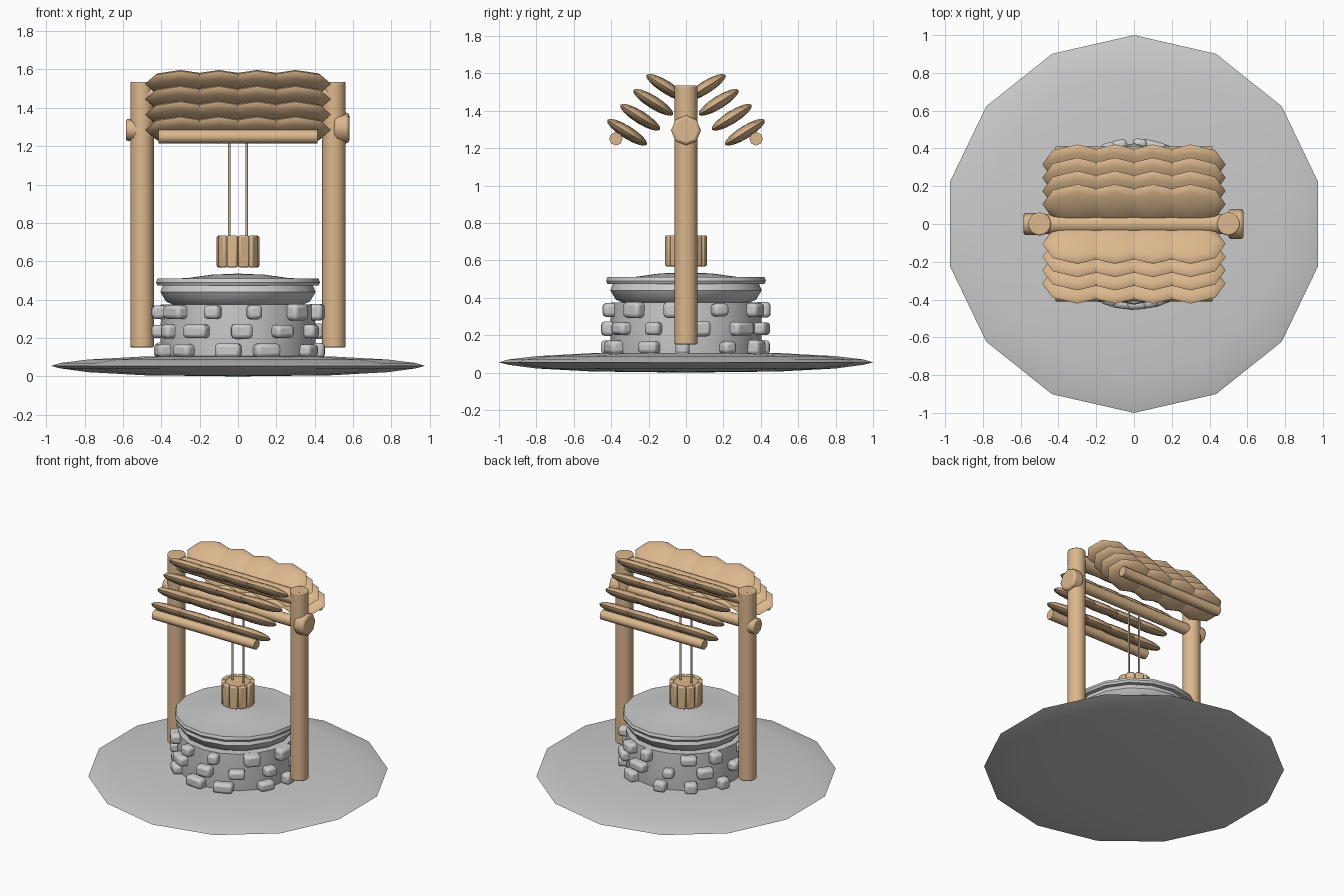
import bpy, math, random
from math import sin, cos, pi
from mathutils import Matrix, Vector

if "Cube" in bpy.data.objects:
    bpy.data.objects.remove(bpy.data.objects["Cube"])

random.seed(4)
wood = bpy.data.materials.new("wood")
wood.diffuse_color = (0.72, 0.48, 0.27, 1)
wood.use_nodes = True
wood.node_tree.nodes["Principled BSDF"].inputs["Base Color"].default_value = wood.diffuse_color
rope_mat = bpy.data.materials.new("rope")
rope_mat.diffuse_color = (0.55, 0.46, 0.32, 1)
rope_mat.use_nodes = True
rope_mat.node_tree.nodes["Principled BSDF"].inputs["Base Color"].default_value = rope_mat.diffuse_color


def finish(name, mat=None, angle=40):
    ob = bpy.context.object
    ob.name = name
    if mat:
        ob.data.materials.append(mat)
    bpy.ops.object.shade_smooth_by_angle(angle=math.radians(angle))
    return ob


def lathe(name, profile, sides, start=pi / 2, mat=None, angle=40):
    """Turn an (r, z) profile around z; it begins and ends on the axis."""
    verts, faces, rings = [], [], []
    for r, z in profile:
        first = len(verts)
        n = 1 if r == 0 else sides
        verts += [(r * cos(start + 2 * pi * k / sides),
                   r * sin(start + 2 * pi * k / sides), z) for k in range(n)]
        rings.append([first + k % n for k in range(sides)])
    for a, b in zip(rings, rings[1:]):
        for k in range(sides):
            j = (k + 1) % sides
            f = list(dict.fromkeys((a[k], a[j], b[j], b[k])))
            faces.append(f)
    me = bpy.data.meshes.new(name)
    me.from_pydata(verts, [], faces)
    ob = bpy.data.objects.new(name, me)
    bpy.context.collection.objects.link(ob)
    bpy.ops.object.select_all(action='DESELECT')
    ob.select_set(True)
    bpy.context.view_layer.objects.active = ob
    return finish(name, mat, angle)


def rod(name, a, b, r, sides=12, mat=wood, bevel=0.0):
    a, b = Vector(a), Vector(b)
    bpy.ops.mesh.primitive_cylinder_add(vertices=sides, radius=r, depth=(b - a).length,
                                        location=(a + b) / 2,
                                        rotation=(b - a).to_track_quat('Z', 'Y').to_euler())
    ob = finish(name, mat, 50)
    if bevel:
        m = ob.modifiers.new("bevel", 'BEVEL')
        m.width, m.segments, m.limit_method = bevel, 2, 'ANGLE'
        m.angle_limit = math.radians(60)
    return ob


def block(name, loc, size, rot, bevel, mat=None):
    bpy.ops.mesh.primitive_cube_add(size=1, location=loc, rotation=rot)
    ob = bpy.context.object
    ob.data.transform(Matrix.Diagonal((*size, 1)))
    m = ob.modifiers.new("bevel", 'BEVEL')
    m.width, m.segments = bevel, 2
    return finish(name, mat, 60)


# Base slab: 14-sided lens with a thin rim
lathe("base_slab", [(0, 0), (0.5, 0.006), (0.8, 0.022), (0.95, 0.042), (1.0, 0.055),
                    (0.95, 0.07), (0.8, 0.088), (0.5, 0.104), (0, 0.11)], 14)

# Round stone wall
lathe("well_wall", [(0, 0.09), (0.395, 0.09), (0.405, 0.2), (0.4, 0.375), (0, 0.375)], 20)

# Collar under the lid, then the lid with its shallow dome
lathe("wall_collar", [(0, 0.37), (0.33, 0.37), (0.375, 0.39), (0.405, 0.44),
                      (0.39, 0.475), (0, 0.475)], 16)
lathe("lid", [(0, 0.475), (0.42, 0.475), (0.427, 0.49), (0.42, 0.51), (0.27, 0.512),
              (0.14, 0.53), (0, 0.536)], 16)

# Stones set in the wall in three staggered rows
for row, z in enumerate((0.135, 0.235, 0.335)):
    for k in range(11):
        t = 2 * pi * (k + 0.38 * row + random.uniform(-0.15, 0.15)) / 11
        w = random.choice((0.075, 0.085, 0.11, 0.135))
        block("wall_stone", (0.41 * cos(t), 0.41 * sin(t), z),
              (0.085, w, random.uniform(0.065, 0.085)), (0, 0, t), 0.02)

# Posts and the axle end caps
for s in (-1, 1):
    rod("post", (s * 0.5, 0, 0.15), (s * 0.5, 0, 1.535), 0.061, 16, bevel=0.008)
rod("axle", (-0.54, 0, 1.29), (0.54, 0, 1.29), 0.04)
rod("axle_cap_left", (-0.585, 0, 1.285), (-0.5, 0, 1.285), 0.057, 8, bevel=0.01)
rod("axle_cap_right", (0.5, 0, 1.295), (0.58, 0, 1.295), 0.08, 8, bevel=0.015)

# Ridge log and eave logs
rod("ridge_log", (-0.48, 0, 1.47), (0.48, 0, 1.47), 0.052)
for s in (-1, 1):
    rod("eave_log", (-0.415, s * 0.375, 1.25), (0.415, s * 0.375, 1.25), 0.036, 8)

# Roof shingles: flattened eight-sided pebbles in four rows per side
for s in (-1, 1):
    for row in range(4):
        for x in (-0.3, -0.1, 0.1, 0.3):
            bpy.ops.mesh.primitive_uv_sphere_add(
                segments=8, ring_count=8, radius=1,
                location=(x, s * (0.105 + 0.07 * row), 1.525 - 0.08 * row),
                rotation=(s * math.radians(32), 0, 0))
            bpy.context.object.data.transform(Matrix.Diagonal((0.185, 0.125, 0.034, 1)))
            finish("roof_shingle", wood, 60)

# Bucket: core with staves around it
rod("bucket_core", (0, 0, 0.575), (0, 0, 0.725), 0.095, 16, bevel=0.01)
for k in range(10):
    t = 2 * pi * k / 10
    block("bucket_stave", (0.096 * cos(t), 0.096 * sin(t), 0.651), (0.03, 0.056, 0.165),
          (0, 0, t), 0.008, wood)

# Twin ropes
for s in (-1, 1):
    rod("rope", (s * 0.045, 0, 0.72), (s * 0.045, 0, 1.29), 0.007, 8, rope_mat)
